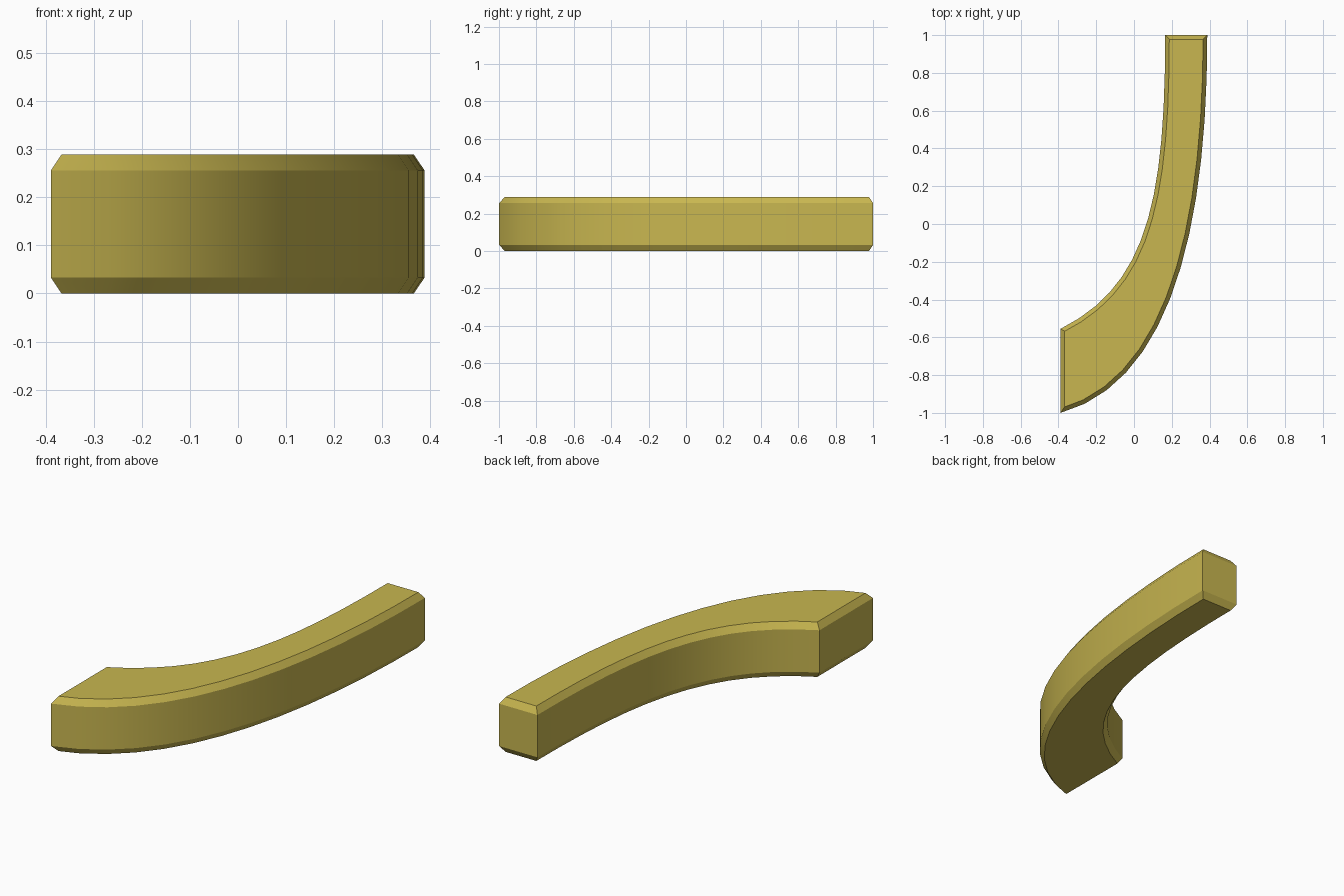
import bpy
import bmesh
from mathutils import Vector
from mathutils.geometry import interpolate_bezier

cube = bpy.data.objects.get("Cube")
if cube:
    bpy.data.objects.remove(cube, do_unlink=True)

STEPS = 14
HEIGHT = 0.289
BEVEL_IN, BEVEL_UP = 0.022, 0.033

mat = bpy.data.materials.new("mustard yellow")
mat.use_nodes = True
color = (0.58, 0.47, 0.08, 1)
mat.diffuse_color = color
mat.node_tree.nodes["Principled BSDF"].inputs["Base Color"].default_value = color


def arc(*points):
    return [Vector(p[:2]) for p in
            interpolate_bezier(*[Vector((x, y, 0)) for x, y in points], STEPS)]


def inset(loop, dist):
    """Offset a clockwise outline inwards with mitred corners."""
    result = []
    for i, p in enumerate(loop):
        a = (p - loop[i - 1]).normalized()
        b = (loop[(i + 1) % len(loop)] - p).normalized()
        na, nb = Vector((a.y, -a.x)), Vector((b.y, -b.x))
        result.append(p + (na + nb) * dist / (1 + na.dot(nb)))
    return result


# Plan outline: outer sweep down, inner sweep back up
outer = arc((0.388, 1), (0.388, 0), (0.2, -0.84), (-0.389, -1))
inner = arc((0.165, 1), (0.165, 0.1), (0.06, -0.33), (-0.389, -0.555))
outline = outer + inner[::-1]
small = inset(outline, BEVEL_IN)

# Stacked rings give the chamfered bar
bm = bmesh.new()
levels = [(small, 0), (outline, BEVEL_UP),
          (outline, HEIGHT - BEVEL_UP), (small, HEIGHT)]
rings = [[bm.verts.new((p.x, p.y, z)) for p in loop] for loop, z in levels]
n = len(outline)
for low, high in zip(rings, rings[1:]):
    for i in range(n):
        j = (i + 1) % n
        bm.faces.new((low[i], low[j], high[j], high[i]))

# Top and bottom strips between the two sweeps
for ring in (rings[0], rings[-1]):
    for i in range(STEPS - 1):
        bm.faces.new((ring[i], ring[i + 1], ring[n - 2 - i], ring[n - 1 - i]))
bmesh.ops.recalc_face_normals(bm, faces=bm.faces)

mesh = bpy.data.meshes.new("curved_bar")
bm.to_mesh(mesh)
bm.free()
mesh.materials.append(mat)
bar = bpy.data.objects.new("curved_bar", mesh)
bpy.context.collection.objects.link(bar)
bpy.ops.object.select_all(action='DESELECT')
bar.select_set(True)
bpy.context.view_layer.objects.active = bar
bpy.ops.object.shade_smooth_by_angle(angle=0.5)
